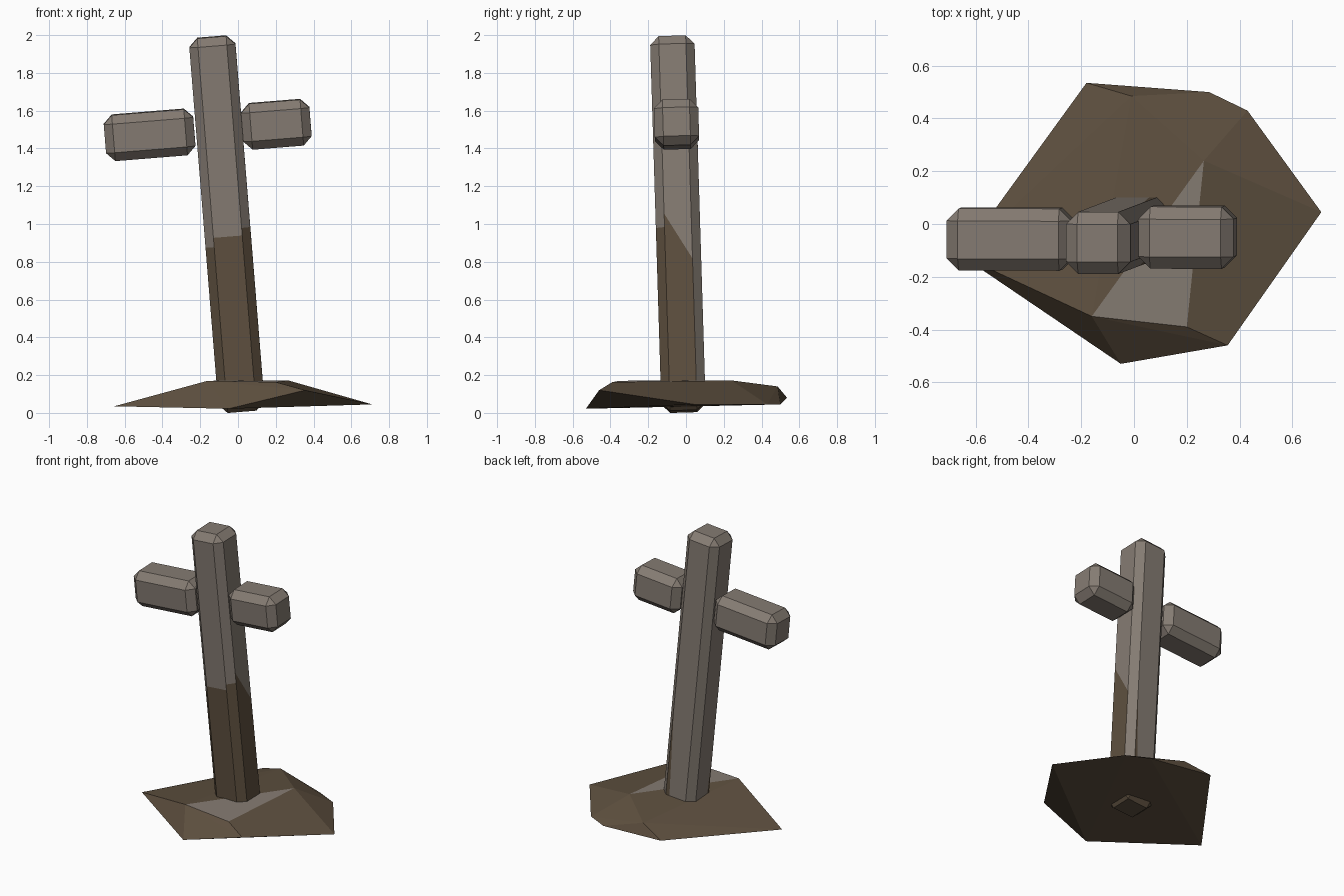
import bpy, bmesh
from math import radians
from mathutils import Vector, Matrix

if "Cube" in bpy.data.objects:
    bpy.data.objects.remove(bpy.data.objects["Cube"])


def material(name, rgb):
    m = bpy.data.materials.new(name)
    m.use_nodes = True
    m.diffuse_color = (*rgb, 1)
    m.node_tree.nodes["Principled BSDF"].inputs["Base Color"].default_value = (*rgb, 1)
    return m


MATERIALS = [material("weathered_grey", (0.235, 0.2, 0.17)),
             material("earth_brown", (0.112, 0.08, 0.05))]
GREY, BROWN = 0, 1
LEAN = Matrix.Rotation(radians(1.76), 4, "X") @ Matrix.Rotation(radians(-4.63), 4, "Y")


def finish(name, bm, matrix=Matrix()):
    bmesh.ops.recalc_face_normals(bm, faces=bm.faces)
    mesh = bpy.data.meshes.new(name)
    bm.to_mesh(mesh)
    bm.free()
    for m in MATERIALS:
        mesh.materials.append(m)
    obj = bpy.data.objects.new(name, mesh)
    obj.matrix_world = matrix
    bpy.context.collection.objects.link(obj)
    return obj


def chamfered_box(size, centre=(0, 0, 0), chamfer=0.046):
    bm = bmesh.new()
    bmesh.ops.create_cube(bm, size=1)
    bmesh.ops.scale(bm, vec=size, verts=bm.verts)
    bmesh.ops.translate(bm, vec=centre, verts=bm.verts)
    bmesh.ops.bevel(bm, geom=bm.edges[:], offset=chamfer, segments=1, affect="EDGES")
    bm.normal_update()
    return bm


def stain(bm, direction, height, slope=(0, 0)):
    """Split the side facing a direction along a slanted line; brown below it."""
    direction = Vector(direction).normalized()
    point = Vector((0, 0, height))
    normal = Vector((-slope[0], -slope[1], 1)).normalized()
    side = [f for f in bm.faces if f.normal.dot(direction) > 0.97]
    edges = list({e for f in side for e in f.edges})
    verts = list({v for f in side for v in f.verts})
    bmesh.ops.bisect_plane(bm, geom=side + edges + verts, plane_co=point, plane_no=normal)
    bm.normal_update()
    for f in bm.faces:
        if f.normal.dot(direction) > 0.97 and (f.calc_center_median() - point).dot(normal) < 0:
            f.material_index = BROWN


# Leaning post, stained by earth on its front and left sides
post = chamfered_box((0.245, 0.235, 1.99), (0, 0, 1.003))
stain(post, (0, -1, 0), 0.94)
stain(post, (-1, -1, 0), 0.89)
stain(post, (1, -1, 0), 0.98)
stain(post, (1, 0, 0), 0.93, (0, -1.7))
stain(post, (0, 1, 0), -0.9, (22, 0))
stain(post, (-1, 0, 0), -0.9, (0, -20))
for f in post.faces:
    if f.calc_center_median().z < 0.06:
        f.material_index = BROWN
finish("post", post, Matrix.Translation((0.022, -0.012, 0)) @ LEAN)

# Two separate arms of unequal length
for name, length, centre in (("right_arm", 0.475, (-0.468, -0.057, 1.472)),
                             ("left_arm", 0.363, (0.203, -0.05, 1.528))):
    finish(name, chamfered_box((length, 0.235, 0.244)), Matrix.Translation(centre) @ LEAN)

# Faceted earth mound with a bare grey patch on its top
rim = [(-0.655, -0.12, 0.035), (-0.05, -0.53, 0.022), (0.71, 0.045, 0.045),
       (0.43, 0.43, 0.045), (0.285, 0.5, 0.045), (-0.18, 0.535, 0.08),
       (0.355, -0.46, 0.12), (-0.01, 0.485, 0.14)]
crown = [(-0.16, -0.35, 0.17), (0.2, -0.39, 0.163), (0.265, 0.24, 0.172)]
mound = bmesh.new()
for co in rim + crown:
    mound.verts.new(co)
bmesh.ops.convex_hull(mound, input=mound.verts)
for f in mound.faces:
    f.material_index = GREY if min(v.co.z for v in f.verts) > 0.16 else BROWN
finish("mound", mound)
